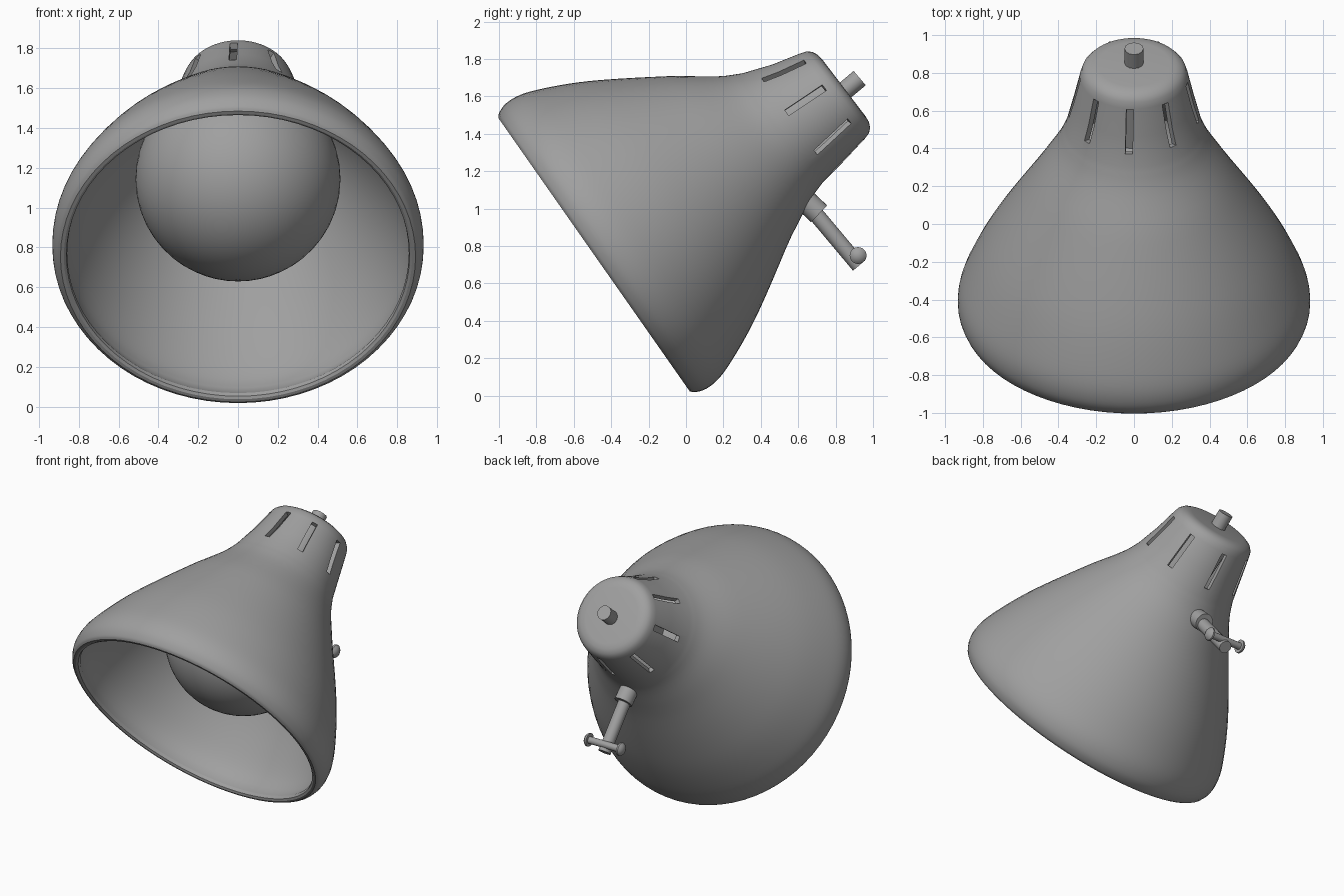
import bpy, bmesh, math
from mathutils import Matrix, Vector

old = bpy.data.objects.get("Cube")
if old:
    bpy.data.objects.remove(old, do_unlink=True)

# One painted-metal grey for everything
grey = bpy.data.materials.new("plain grey")
grey.use_nodes = True
grey.diffuse_color = (0.35, 0.35, 0.35, 1)
grey.node_tree.nodes["Principled BSDF"].inputs["Base Color"].default_value = grey.diffuse_color

# Shade frame: local z runs from the mouth to the cap, local y points up the tilted mouth
TILT = math.radians(35)
T = Vector((0, math.cos(TILT), math.sin(TILT)))
U = Vector((0, -math.sin(TILT), math.cos(TILT)))
FRAME = Matrix.Translation((0, -0.492, 0.754)) @ Matrix((Vector((-1, 0, 0)), U, T)).transposed().to_4x4()


def make_object(name, bm, matrix=Matrix()):
    bmesh.ops.recalc_face_normals(bm, faces=bm.faces)
    bm.transform(matrix)
    mesh = bpy.data.meshes.new(name)
    bm.to_mesh(mesh)
    bm.free()
    mesh.materials.append(grey)
    obj = bpy.data.objects.new(name, mesh)
    bpy.context.collection.objects.link(obj)
    return obj


def smooth(obj, angle=35):
    bpy.ops.object.select_all(action="DESELECT")
    obj.select_set(True)
    bpy.context.view_layer.objects.active = obj
    bpy.ops.object.shade_smooth_by_angle(angle=math.radians(angle))


def curve_through(points, steps=4):
    """Smooth (height, radius) curve through the points."""
    p = [Vector(q) for q in points]
    p = [2 * p[0] - p[1]] + p + [2 * p[-1] - p[-2]]
    out = []
    for a, b, c, d in zip(p, p[1:], p[2:], p[3:]):
        for i in range(steps):
            s = i / steps
            out.append(0.5 * (2 * b + (c - a) * s + (2 * a - 5 * b + 4 * c - d) * s ** 2
                              + (3 * b - a - 3 * c + d) * s ** 3))
    return [tuple(v) for v in out] + [tuple(points[-1])]


def lathe(profile, sides):
    """Revolve a (height, radius) profile around z."""
    bm = bmesh.new()
    verts = [bm.verts.new((0, r, h)) for h, r in profile]
    edges = [bm.edges.new(pair) for pair in zip(verts, verts[1:])]
    bmesh.ops.spin(bm, geom=verts + edges, cent=(0, 0, 0), axis=(0, 0, 1),
                   angle=math.tau, steps=sides, use_duplicate=False)
    bmesh.ops.remove_doubles(bm, verts=bm.verts, dist=0.0005)
    return bm


def rod(name, start, end, radius, sides=24):
    start, end = Vector(start), Vector(end)
    axis = end - start
    bm = bmesh.new()
    bmesh.ops.create_cone(bm, cap_ends=True, segments=sides, radius1=radius, radius2=radius,
                          depth=axis.length)
    turn = axis.to_track_quat("Z", "Y").to_matrix().to_4x4()
    obj = make_object(name, bm, Matrix.Translation((start + end) / 2) @ turn)
    smooth(obj)
    return obj


# Shade: bell, stepped neck and rounded cap, with an inner wall
bell_out = curve_through([(0, 0.892), (0.02, 0.912), (0.08, 0.932), (0.17, 0.925), (0.29, 0.882),
                          (0.464, 0.80), (0.65, 0.693), (0.92, 0.524), (1.1, 0.413), (1.215, 0.362)])
cap_out = [(1.378, 0.32), (1.53, 0.286), (1.565, 0.275), (1.588, 0.255), (1.602, 0.225),
           (1.606, 0.19), (1.606, 0)]
cap_in = [(1.57, 0), (1.57, 0.2), (1.53, 0.25), (1.378, 0.285), (1.215, 0.325)]
bell_in = curve_through([(1.2, 0.33), (1.1, 0.373), (0.92, 0.478), (0.65, 0.65), (0.464, 0.757),
                         (0.29, 0.835), (0.17, 0.872), (0.08, 0.877)])
lip = [(0.03, 0.858), (0.008, 0.862), (0, 0.875), (0, 0.892)]
bm = lathe(bell_out + cap_out + cap_in + bell_in + lip, 72)
for v in bm.verts:
    bend = min(max((v.co.z - 0.9) / 0.5, 0), 1)
    v.co.z -= 0.04 * v.co.y * bend
    v.co.y -= 0.037 * bend
shade = make_object("shade", bm, FRAME)

# Cooling slots cut around the neck
bm = bmesh.new()
for i in range(8):
    place = (Matrix.Rotation(-math.radians(5 + 45 * i), 4, "Z")
             @ Matrix.Translation((0, 0.31, 1.4)) @ Matrix.Rotation(math.radians(13), 4, "X")
             @ Matrix.Diagonal((0.038, 0.2, 0.25, 1)))
    bmesh.ops.create_cube(bm, size=1, matrix=place)
cutter = make_object("slot_cutter", bm, FRAME)
cutter.hide_render = True
cut = shade.modifiers.new("slots", "BOOLEAN")
cut.operation = "DIFFERENCE"
cut.solver = "EXACT"
cut.object = cutter
bpy.context.view_layer.update()
shade.data = bpy.data.meshes.new_from_object(
    shade.evaluated_get(bpy.context.evaluated_depsgraph_get()))
shade.modifiers.clear()
bpy.data.objects.remove(cutter, do_unlink=True)
smooth(shade, 30)

# Bulb and its socket
bm = bmesh.new()
bmesh.ops.create_uvsphere(bm, u_segments=48, v_segments=32, radius=0.515)
smooth(make_object("bulb", bm, FRAME @ Matrix.Translation((0, 0, 0.68))))
rod("socket", FRAME @ Vector((0, -0.02, 1.12)), FRAME @ Vector((0, -0.035, 1.58)), 0.15, 32)

# Switch knob on the cap
rod("switch_knob", FRAME @ Vector((0, -0.052, 1.59)), FRAME @ Vector((0, -0.042, 1.705)), 0.05, 12)

# Mounting stem with collar and cross pin
rod("stem_collar", (0, 0.645, 1.035), (0, 0.712, 0.972), 0.062)
rod("stem", (0, 0.665, 1.005), (0, 0.925, 0.695), 0.042)
rod("cross_pin", (-0.13, 0.92, 0.749), (0.13, 0.92, 0.749), 0.024)
for side, name in ((-1, "right_pin_head"), (1, "left_pin_head")):
    bm = lathe([(0, 0), (0, 0.045), (0.012, 0.045), (0.024, 0.034), (0.032, 0.018), (0.035, 0)], 24)
    place = Matrix.Translation((side * 0.12, 0.92, 0.749)) @ Matrix.Rotation(side * math.pi / 2, 4, "Y")
    smooth(make_object(name, bm, place))
